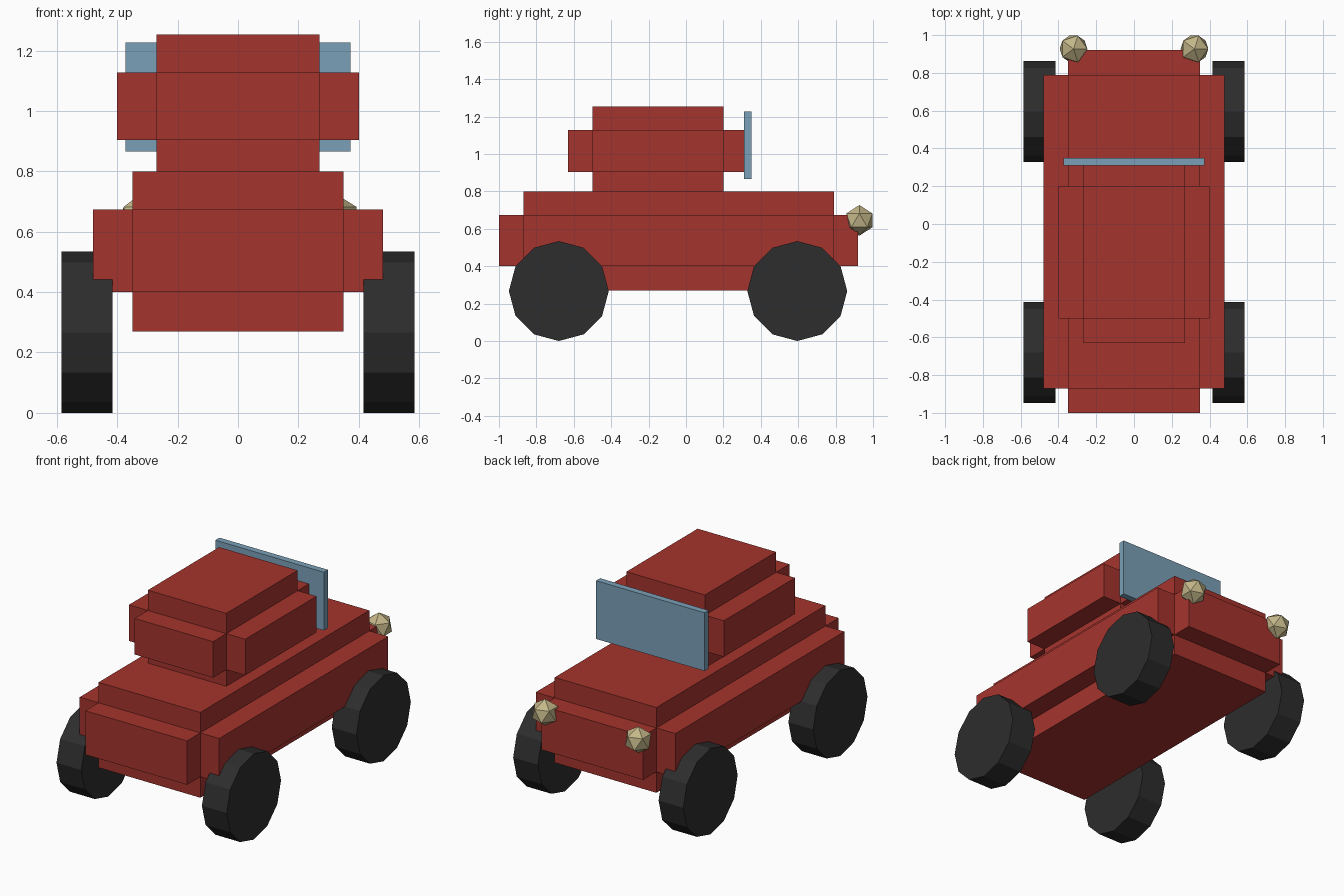
import bpy, bmesh, math
from mathutils import Matrix, Vector

default_cube = bpy.data.objects.get("Cube")
if default_cube:
    bpy.data.objects.remove(default_cube, do_unlink=True)


def make_material(name, rgb):
    mat = bpy.data.materials.new(name)
    mat.use_nodes = True
    color = (*rgb, 1.0)
    mat.diffuse_color = color
    mat.node_tree.nodes["Principled BSDF"].inputs["Base Color"].default_value = color
    return mat


red = make_material("red paint", (0.376, 0.034, 0.026))
rubber = make_material("black rubber", (0.026, 0.026, 0.026))
glass = make_material("blue glass", (0.198, 0.352, 0.479))
lamp = make_material("pale yellow lamp", (0.55, 0.47, 0.25))


def finish(name, bm, mat):
    bmesh.ops.recalc_face_normals(bm, faces=bm.faces)
    mesh = bpy.data.meshes.new(name)
    bm.to_mesh(mesh)
    bm.free()
    mesh.materials.append(mat)
    obj = bpy.data.objects.new(name, mesh)
    bpy.context.collection.objects.link(obj)
    return obj


def add_box(bm, low, high):
    low, high = Vector(low), Vector(high)
    matrix = Matrix.Translation((low + high) / 2) @ Matrix.Diagonal((*(high - low), 1))
    bmesh.ops.create_cube(bm, size=1, matrix=matrix)


def stepped_block(name, half_width, y, z, band, step, mat):
    """A core box with a raised panel standing out from all four walls."""
    bm = bmesh.new()
    add_box(bm, (-half_width, y[0], z[0]), (half_width, y[1], z[1]))
    for inner, outer in ((half_width, half_width + step), (-half_width - step, -half_width)):
        add_box(bm, (inner, y[0], band[0]), (outer, y[1], band[1]))
    for start, end in ((y[0] - step, y[0]), (y[1], y[1] + step)):
        add_box(bm, (-half_width, start, band[0]), (half_width, end, band[1]))
    return finish(name, bm, mat)


# Bodywork
stepped_block("body", 0.35, (-0.87, 0.79), (0.27, 0.80), (0.40, 0.673), 0.13, red)
stepped_block("cabin", 0.27, (-0.50, 0.20), (0.79, 1.253), (0.903, 1.127), 0.13, red)

# Windshield
bm = bmesh.new()
add_box(bm, (-0.373, 0.31, 0.865), (0.373, 0.35, 1.227))
finish("windshield", bm, glass)

# Wheels and headlights on both sides
wheel_radius = 0.267
for side, sign in (("left", 1), ("right", -1)):
    for end, y in (("nose", 0.595), ("tail", -0.68)):
        bm = bmesh.new()
        place = Matrix.Translation((sign * 0.5, y, wheel_radius))
        bmesh.ops.create_cone(bm, cap_ends=True, segments=12, radius1=wheel_radius,
                              radius2=wheel_radius, depth=0.17,
                              matrix=place @ Matrix.Rotation(math.pi / 2, 4, "Y"))
        finish(f"{end}_wheel_{side}", bm, rubber)

    bm = bmesh.new()
    bmesh.ops.create_icosphere(bm, subdivisions=1, radius=0.082,
                               matrix=Matrix.Translation((sign * 0.32, 0.927, 0.645)))
    finish(f"headlight_{side}", bm, lamp)
